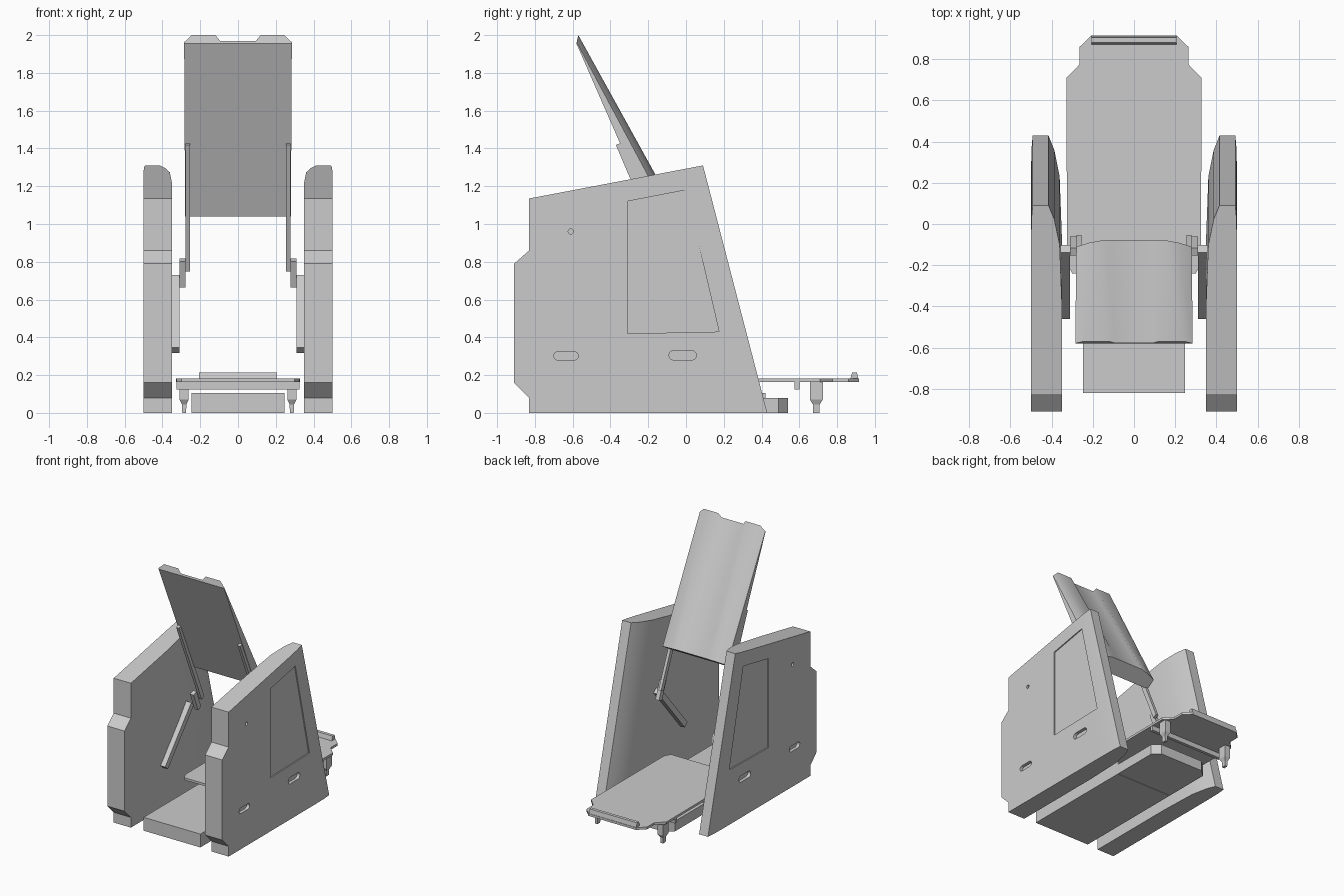
import bpy, bmesh
from math import cos, sin, pi
from mathutils import Vector

if "Cube" in bpy.data.objects:
    bpy.data.objects.remove(bpy.data.objects["Cube"])


def make(name, bm, mirror=False, smooth=False, cutter=None):
    bmesh.ops.recalc_face_normals(bm, faces=bm.faces)
    me = bpy.data.meshes.new(name)
    bm.to_mesh(me)
    bm.free()
    ob = bpy.data.objects.new(name, me)
    bpy.context.collection.objects.link(ob)
    if cutter:
        m = ob.modifiers.new("cut", 'BOOLEAN')
        m.object, m.solver = cutter, 'EXACT'
    if mirror:
        m = ob.modifiers.new("mirror", 'MIRROR')
        m.use_mirror_merge = False
    if smooth:
        bpy.ops.object.select_all(action='DESELECT')
        ob.select_set(True)
        bpy.context.view_layer.objects.active = ob
        bpy.ops.object.shade_smooth_by_angle(angle=0.5)
    return ob


def loft(bm, a, b):
    """Closed solid between two rings with equal point counts."""
    va, vb = [bm.verts.new(p) for p in a], [bm.verts.new(p) for p in b]
    bm.faces.new(va)
    bm.faces.new(vb[::-1])
    for i in range(len(va)):
        j = (i + 1) % len(va)
        bm.faces.new((va[j], va[i], vb[i], vb[j]))


def prism_x(bm, yz, x0, x1):
    loft(bm, [(x0, y, z) for y, z in yz], [(x1, y, z) for y, z in yz])


def prism_z(bm, xy, z0, z1):
    loft(bm, [(x, y, z0) for x, y in xy], [(x, y, z1) for x, y in xy])


def rect(a, b, c, d):
    return [(a, c), (b, c), (b, d), (a, d)]


def stadium(y0, y1, zc, r, n=8):
    arc = [pi * i / n for i in range(n + 1)]
    return ([(y1 - r + r * sin(a), zc - r * cos(a)) for a in arc] +
            [(y0 + r - r * sin(a), zc + r * cos(a)) for a in arc])


# Cutter for the side panels: two slots, a round hole and a shallow inset
bm = bmesh.new()
prism_x(bm, stadium(-0.70, -0.57, 0.302, 0.022), 0.475, 0.55)
prism_x(bm, stadium(-0.09, 0.055, 0.305, 0.025), 0.475, 0.55)
prism_x(bm, [(-0.61 + 0.014 * cos(i * pi / 6), 0.96 + 0.014 * sin(i * pi / 6))
             for i in range(12)], 0.485, 0.55)
prism_x(bm, [(-0.31, 1.12), (0.0, 1.18), (0.175, 0.43), (-0.31, 0.42)], 0.491, 0.55)
cutter = make("panel_cutter", bm)
cutter.hide_render = True
cutter.hide_set(True)

# Side panels, thinned toward the slanted rear edge
bm = bmesh.new()
prism_x(bm, [(-0.83, 0), (-0.83, 0.08), (-0.91, 0.16), (-0.91, 0.79), (-0.83, 0.86),
             (-0.83, 1.135), (0.09, 1.31), (0.43, 0)], 0.35, 0.50)
inner = [(0, 0.415), (0.07, 0.387), (0.20, 0.361), (0.50, 0.35)]
for d, _ in inner[1:]:
    bmesh.ops.bisect_plane(bm, geom=bm.verts[:] + bm.edges[:] + bm.faces[:],
                           plane_co=(0, 0.43 - d, 0), plane_no=(0, 1.31, 0.34))
for v in bm.verts:
    dist = 0.43 - v.co.z * 0.34 / 1.31 - v.co.y
    for d, x in inner:
        if abs(dist - d) < 0.004:
            if v.co.x < 0.4:
                v.co.x = x
            elif d < 0.1:
                v.co.x = 0.492 if d == 0 else 0.498
make("side_panel", bm, mirror=True, smooth=True, cutter=cutter)

# Tilted backrest with bulged rear and notched top
half = [(0.28, -0.18, 1.04, 0.285, -0.58, 1.955),
        (0.28, -0.11, 1.085, 0.285, -0.579, 1.962),
        (0.215, -0.09, 1.098, 0.245, -0.57, 2.0),
        (0.14, -0.077, 1.108, 0.12, -0.57, 2.0),
        (0.10, -0.077, 1.108, 0.095, -0.577, 1.97)]
ring = half + [(-p[0], p[1], p[2], -p[3], p[4], p[5]) for p in half[::-1]]
bm = bmesh.new()
loft(bm, [p[:3] for p in ring], [p[3:] for p in ring])
make("backrest", bm, smooth=True)


# Backrest support bars
def bar(name, x0, x1, a, b, w):
    a, b = Vector(a), Vector(b)
    n = (b - a).orthogonal().normalized() * w / 2
    bm = bmesh.new()
    prism_x(bm, [a - n, b - n, b + n, a + n], x0, x1)
    make(name, bm, mirror=True)


bar("upper_bar", 0.255, 0.278, (-0.355, 1.425), (-0.07, 0.755), 0.035)
bar("middle_link", 0.278, 0.31, (-0.135, 0.81), (-0.08, 0.67), 0.04)
bar("lower_bar", 0.31, 0.355, (-0.12, 0.715), (-0.445, 0.332), 0.045)

# Floor base: front slab, rear slab with cut corners, raised step
bm = bmesh.new()
prism_z(bm, rect(-0.247, 0.247, -0.82, 0.11), 0, 0.105)
make("floor_slab", bm)
bm = bmesh.new()
prism_z(bm, [(-0.247, 0.115), (0.247, 0.115), (0.247, 0.49), (0.19, 0.54),
             (-0.19, 0.54), (-0.247, 0.49)], 0, 0.08)
make("rear_floor_slab", bm)
bm = bmesh.new()
prism_z(bm, rect(-0.22, 0.22, 0.11, 0.42), 0.08, 0.105)
make("floor_step", bm)

# Seat tray with crossbar and rear ridge
right = [(0.30, -0.24), (0.325, -0.19), (0.328, 0.71), (0.264, 0.775), (0.264, 0.86), (0.207, 0.915)]
bm = bmesh.new()
prism_z(bm, right + [(-x, y) for x, y in right[::-1]], 0.163, 0.181)
make("seat_tray", bm)
bm = bmesh.new()
prism_z(bm, rect(-0.325, 0.325, 0.575, 0.60), 0.125, 0.165)
make("tray_crossbar", bm)
bm = bmesh.new()
prism_x(bm, [(0.87, 0.18), (0.912, 0.18), (0.905, 0.215), (0.88, 0.215)], -0.207, 0.207)
make("tray_ridge", bm)

# Tapered rear feet
bm = bmesh.new()
rows = [(0.0, 0.010, 0.017), (0.045, 0.012, 0.018), (0.07, 0.024, 0.034), (0.165, 0.024, 0.034)]
rings = [[bm.verts.new((0.285 + sx * a, 0.69 + sy * b, z))
          for sx, sy in ((-1, -1), (1, -1), (1, 1), (-1, 1))] for z, a, b in rows]
bm.faces.new(rings[0])
bm.faces.new(rings[-1])
for lo, hi in zip(rings, rings[1:]):
    for i in range(4):
        j = (i + 1) % 4
        bm.faces.new((lo[i], lo[j], hi[j], hi[i]))
make("rear_foot", bm, mirror=True)
